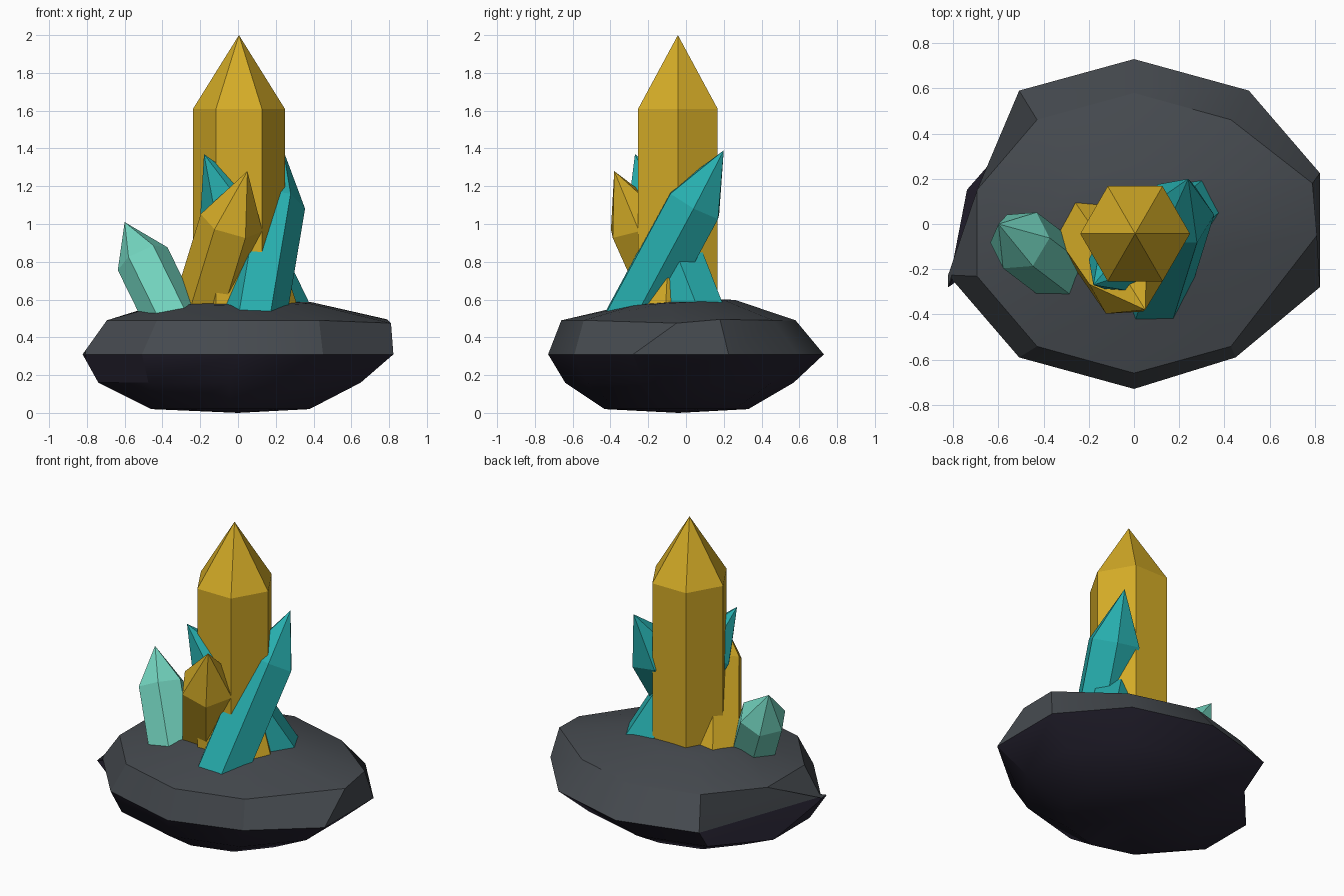
import bpy, bmesh, math
from mathutils import Vector

cube = bpy.data.objects.get("Cube")
if cube:
    bpy.data.objects.remove(cube, do_unlink=True)


def material(name, rgb):
    mat = bpy.data.materials.new(name)
    mat.use_nodes = True
    color = (*rgb, 1)
    mat.diffuse_color = color
    node = next(n for n in mat.node_tree.nodes if n.type == 'BSDF_PRINCIPLED')
    node.inputs["Base Color"].default_value = color
    node.inputs["Roughness"].default_value = 0.7
    return mat


GOLD = material("gold", (0.66, 0.41, 0.02))
TEAL = material("teal", (0.02, 0.42, 0.42))
MINT = material("mint", (0.17, 0.66, 0.52))
STONE = material("charcoal stone", (0.06, 0.068, 0.078))
UNDERSIDE = material("dark underside", (0.02, 0.017, 0.032))


def finish(name, bm, *mats):
    bmesh.ops.recalc_face_normals(bm, faces=bm.faces)
    mesh = bpy.data.meshes.new(name)
    bm.to_mesh(mesh)
    bm.free()
    for mat in mats:
        mesh.materials.append(mat)
    obj = bpy.data.objects.new(name, mesh)
    bpy.context.collection.objects.link(obj)
    return obj


def loft(bm, rings, bottom, top):
    """Skin rings of points and close both ends with a point."""
    loops = [[bm.verts.new(p) for p in ring] for ring in rings]
    n = len(loops[0])
    low, high = bm.verts.new(bottom), bm.verts.new(top)
    for i in range(n):
        j = (i + 1) % n
        for a, b in zip(loops, loops[1:]):
            bm.faces.new((a[i], a[j], b[j], b[i]))
        bm.faces.new((low, loops[0][j], loops[0][i]))
        bm.faces.new((high, loops[-1][i], loops[-1][j]))


def crystal(name, mat, base, tip, radius, shoulder):
    """Six-sided prism with a point; shoulder is a fraction of the length."""
    base, tip = Vector(base), Vector(tip)
    axis = tip - base
    turn = Vector((0, 0, 1)).rotation_difference(axis)
    hexagon = [turn @ Vector((radius * math.cos(k * math.pi / 3),
                              radius * math.sin(k * math.pi / 3), 0)) for k in range(6)]
    root = base - axis.normalized() * 0.12
    neck = base + axis * shoulder
    bm = bmesh.new()
    loft(bm, [[c + h for h in hexagon] for c in (root, neck)], root, tip)
    return finish(name, bm, mat)


# Rock base: ten-sided rings given as height, x radius, y radius, x shift, y shift
profile = [
    (0.02, 0.44, 0.38, -0.04, -0.05),
    (0.16, 0.73, 0.605, -0.045, -0.035),
    (0.31, 0.865, 0.73, 0, 0),
    (0.49, 0.73, 0.62, 0, -0.04),
    (0.585, 0.40, 0.29, 0, -0.03),
]
rings = []
for z, rx, ry, dx, dy in profile:
    angles = [math.radians(18 + 36 * k) for k in range(10)]
    rings.append([Vector((dx + rx * math.cos(a), dy + ry * math.sin(a), z)) for a in angles])
# Bulging shoulder on the left side and a slightly turned rim
rings[3][0] = Vector((0.79, 0.18, 0.495))
rings[3][9] = Vector((0.81, -0.05, 0.475))
rings[2][9].y = -0.28
rings[2][8].x = 0.45
rings[2][4].y = -0.28
for p in rings[4]:
    p.z += 0.05 * p.y
bm = bmesh.new()
loft(bm, rings, (0, -0.04, 0), (0, 0, 0.61))
for face in bm.faces:
    face.material_index = int(face.calc_center_median().z < 0.31)
rock = finish("rock_base", bm, STONE, UNDERSIDE)
bpy.ops.object.select_all(action='DESELECT')
rock.select_set(True)
bpy.context.view_layer.objects.active = rock
bpy.ops.object.shade_smooth_by_angle(angle=math.radians(30))

# Crystals
crystal("main_crystal", GOLD, (0.005, -0.043, 0.5), (0.005, -0.043, 2.0), 0.243, 0.74)
crystal("front_gold_crystal", GOLD, (-0.19, -0.03, 0.5), (0.05, -0.38, 1.28), 0.17, 0.65)
crystal("small_gold_crystal", GOLD, (0.2, -0.11, 0.5), (0.0, -0.08, 1.1), 0.13, 0.7)
crystal("left_teal_crystal", TEAL, (0.09, -0.28, 0.5), (0.24, 0.2, 1.39), 0.165, 0.68)
crystal("crossing_teal_crystal", TEAL, (0.24, 0.07, 0.5), (-0.18, -0.27, 1.37), 0.16, 0.7)
crystal("right_mint_crystal", MINT, (-0.35, -0.19, 0.5), (-0.6, 0.0, 1.01), 0.145, 0.62)
